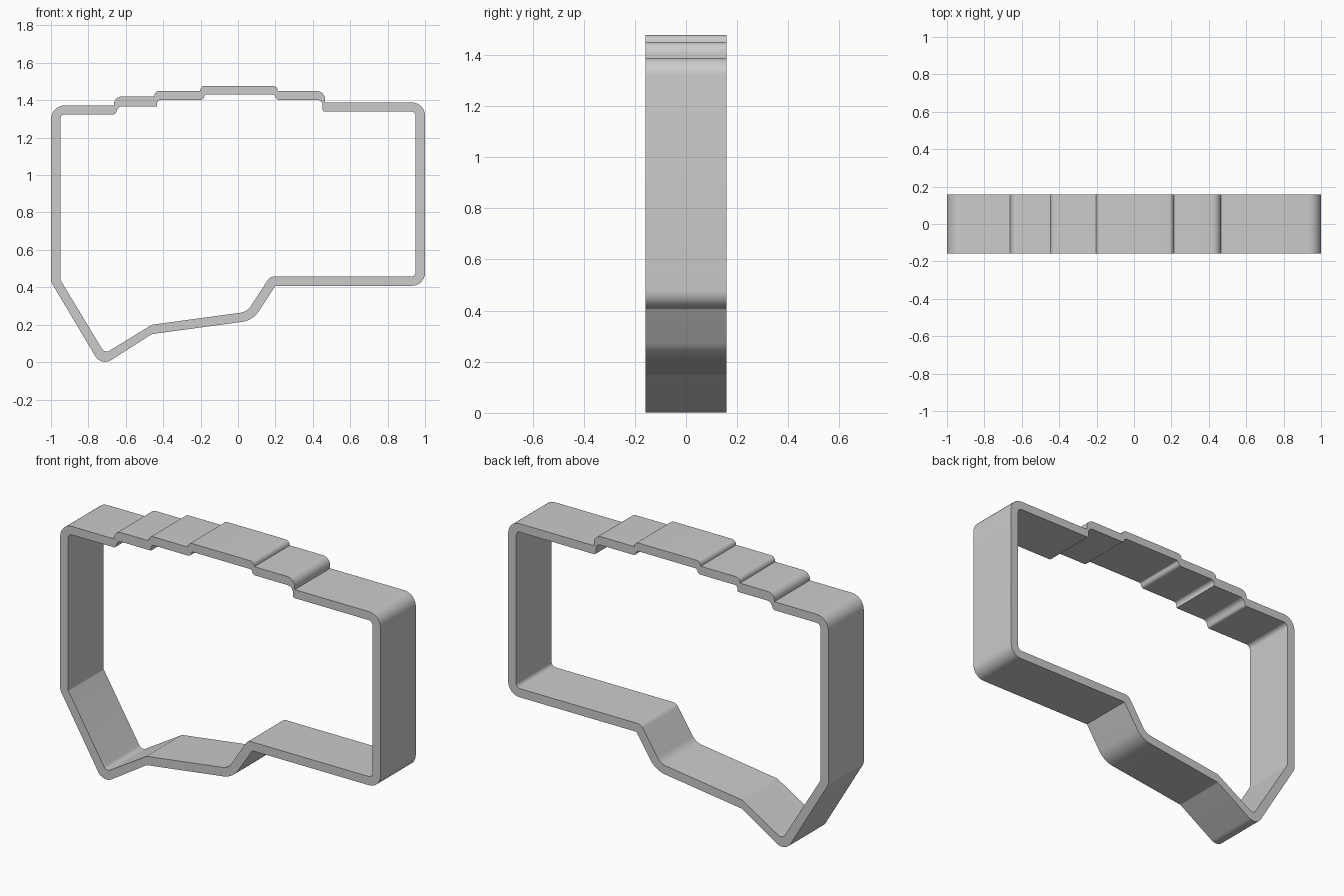
import bpy, bmesh, math
from mathutils import Vector

if "Cube" in bpy.data.objects:
    bpy.data.objects.remove(bpy.data.objects["Cube"])

HALF_DEPTH = 0.158

# Outer outline corners: x, z, corner radius
OUTER = [
    (-1, .43, .05), (-.731, -.022, .06), (-.46, .15, .02), (.079, .223, .13),
    (.2, .408, 0), (1, .408, .07), (1, 1.388, .07), (.465, 1.388, 0),
    (.465, 1.45, .045), (.213, 1.45, 0), (.207, 1.477, .025), (-.197, 1.477, .025),
    (-.203, 1.45, 0), (-.447, 1.45, .04), (-.447, 1.42, 0), (-.663, 1.42, .04),
    (-.663, 1.373, 0), (-1, 1.373, .075),
]
# Inner outline corners: the wall stays even, but thins at the steps
INNER = [
    (-.95, .44, .02), (-.712, .046, .03), (-.46, .2, .02), (.049, .269, .08),
    (.171, .457, .04), (.95, .457, .025), (.95, 1.34, .025), (.453, 1.34, .01),
    (.453, 1.402, .03), (.205, 1.402, .02), (.195, 1.43, .01), (-.177, 1.43, .01),
    (-.187, 1.402, .02), (-.433, 1.402, .02), (-.433, 1.368, 0), (-.64, 1.368, .03),
    (-.655, 1.325, .015), (-.95, 1.325, .025),
]


def rounded(corners, steps=8):
    """Replace every corner that has a radius by a circular arc."""
    points = []
    for i, (x, z, radius) in enumerate(corners):
        p = Vector((x, z))
        a = Vector(corners[i - 1][:2]) - p
        b = Vector(corners[(i + 1) % len(corners)][:2]) - p
        if radius == 0:
            points.append(p)
            continue
        half = a.angle(b) / 2
        reach = min(radius / math.tan(half), a.length * .9, b.length * .9)
        r = reach * math.tan(half)
        centre = p + (a.normalized() + b.normalized()).normalized() * (r / math.sin(half))
        start = p + a.normalized() * reach - centre
        end = p + b.normalized() * reach - centre
        sweep = start.angle_signed(end)
        for k in range(steps + 1):
            t = -sweep * k / steps
            c, s = math.cos(t), math.sin(t)
            points.append(centre + Vector((start.x * c - start.y * s,
                                           start.x * s + start.y * c)))
    return points


# Flat ring between the outlines, extruded through the depth
bm = bmesh.new()
edges = []
for outline in (OUTER, INNER):
    verts = [bm.verts.new((p.x, -HALF_DEPTH, p.y)) for p in rounded(outline)]
    edges += [bm.edges.new((verts[i - 1], verts[i])) for i in range(len(verts))]
bmesh.ops.triangle_fill(bm, edges=edges, use_beauty=True, normal=(0, -1, 0))
ring = bmesh.ops.extrude_face_region(bm, geom=bm.faces[:], use_keep_orig=True)
back = [v for v in ring["geom"] if isinstance(v, bmesh.types.BMVert)]
bmesh.ops.translate(bm, verts=back, vec=(0, 2 * HALF_DEPTH, 0))
bmesh.ops.recalc_face_normals(bm, faces=bm.faces[:])

mesh = bpy.data.meshes.new("outline_band")
bm.to_mesh(mesh)
bm.free()
band = bpy.data.objects.new("outline_band", mesh)
bpy.context.collection.objects.link(band)

# Plain grey material
grey = bpy.data.materials.new("plain grey")
grey.use_nodes = True
colour = (.6, .6, .6, 1)
grey.diffuse_color = colour
grey.node_tree.nodes["Principled BSDF"].inputs["Base Color"].default_value = colour
mesh.materials.append(grey)

# Smooth rounded corners, sharp rims
bpy.ops.object.select_all(action='DESELECT')
band.select_set(True)
bpy.context.view_layer.objects.active = band
bpy.ops.object.shade_smooth_by_angle(angle=math.radians(30))
